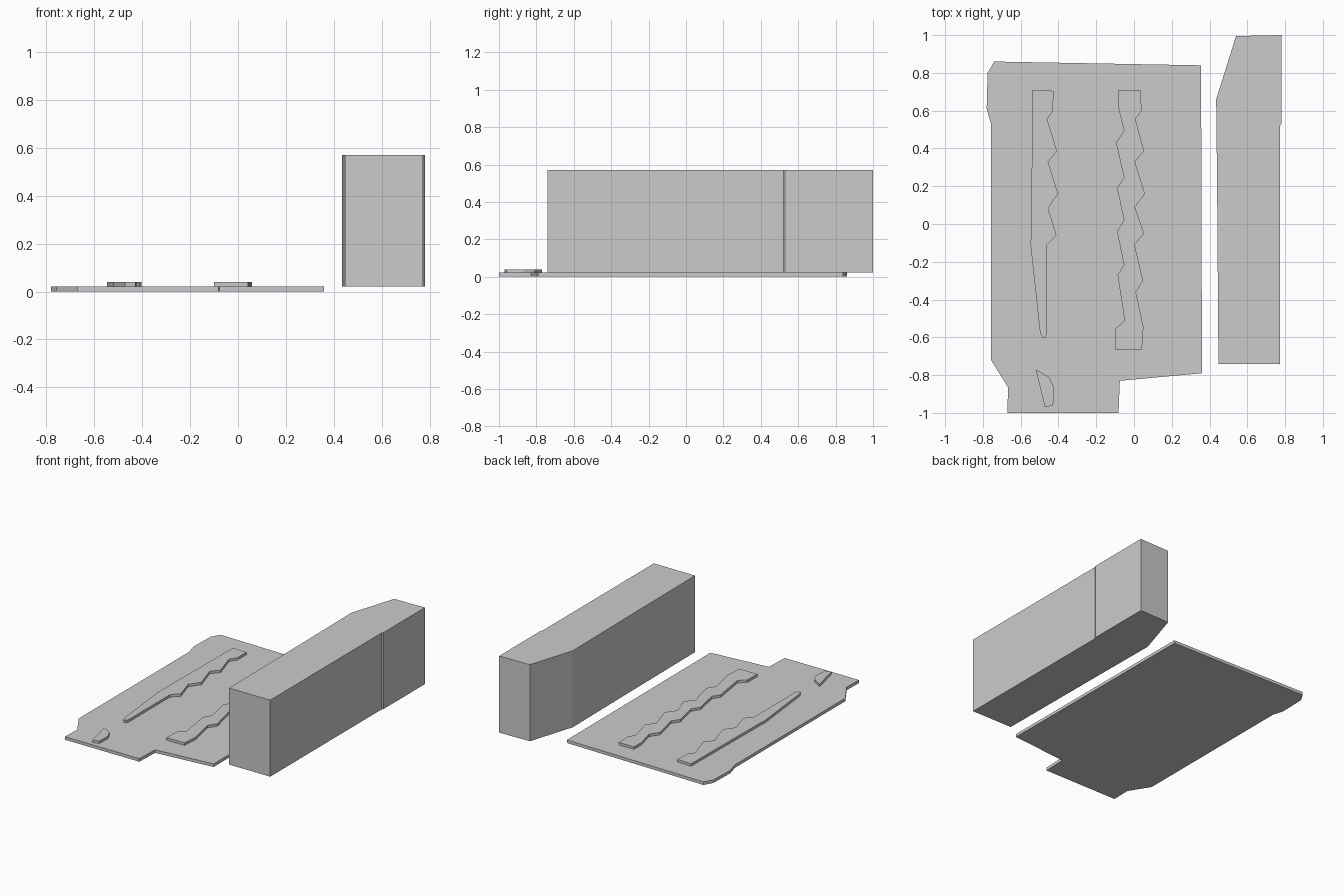
import bpy, bmesh

GROUND_TOP = 0.022
ROOF_TOP = 0.04
TOWER_TOP = 0.57


def extruded(name, outline, z0, z1):
    """Flat-faced prism made by raising a plan outline from z0 to z1."""
    bm = bmesh.new()
    face = bm.faces.new([bm.verts.new((x, y, z0)) for x, y in outline])
    res = bmesh.ops.extrude_face_region(bm, geom=[face], use_keep_orig=True)
    top = [v for v in res["geom"] if isinstance(v, bmesh.types.BMVert)]
    bmesh.ops.translate(bm, verts=top, vec=(0, 0, z1 - z0))
    bmesh.ops.recalc_face_normals(bm, faces=bm.faces)
    mesh = bpy.data.meshes.new(name)
    bm.to_mesh(mesh)
    bm.free()
    obj = bpy.data.objects.new(name, mesh)
    bpy.context.collection.objects.link(obj)
    return obj


# Thin ground slab of the block
extruded("ground_slab", [
    (-0.74, 0.86), (0.355, 0.84), (0.36, -0.79), (-0.075, -0.83), (-0.082, -1.0),
    (-0.67, -1.0), (-0.667, -0.865), (-0.757, -0.72), (-0.757, 0.53),
    (-0.78, 0.61), (-0.775, 0.80)], 0, GROUND_TOP)

# Tall block with a chamfered back corner
extruded("tall_block", [
    (0.435, 0.66), (0.54, 0.995), (0.78, 1.0), (0.78, 0.53), (0.773, 0.52),
    (0.773, -0.74), (0.447, -0.74), (0.44, 0.2)], GROUND_TOP, TOWER_TOP)

# Raised strip with one zigzag side and a tapered front end
zigzag = [(-0.46, 0.555), (-0.407, 0.385), (-0.455, 0.33), (-0.402, 0.16),
          (-0.455, 0.085), (-0.41, -0.06), (-0.46, -0.11)]
extruded("tapered_strip",
         [(-0.537, 0.71), (-0.427, 0.705), (-0.428, 0.60)] + zigzag +
         [(-0.46, -0.58), (-0.468, -0.60), (-0.487, -0.60), (-0.498, -0.57),
          (-0.548, -0.11), (-0.545, -0.05)], GROUND_TOP, ROOF_TOP)

# Raised strip with zigzags on both sides
right = [(0.035, 0.71), (0.04, 0.60), (0.008, 0.555), (0.053, 0.385), (0.005, 0.33),
         (0.058, 0.16), (0.005, 0.09), (0.053, -0.05), (0.003, -0.11),
         (0.048, -0.30), (0.01, -0.36), (0.05, -0.545), (0.042, -0.665)]
left = [(-0.10, -0.665), (-0.098, -0.555), (-0.05, -0.51), (-0.087, -0.27),
        (-0.053, -0.215), (-0.09, -0.04), (-0.053, 0.02), (-0.09, 0.19),
        (-0.053, 0.245), (-0.095, 0.43), (-0.053, 0.495), (-0.085, 0.625), (-0.085, 0.71)]
extruded("zigzag_strip", right + left, GROUND_TOP, ROOF_TOP)

# Small raised wedge at the front
extruded("front_wedge", [
    (-0.52, -0.77), (-0.45, -0.81), (-0.424, -0.865), (-0.428, -0.96),
    (-0.472, -0.97)], GROUND_TOP, ROOF_TOP)
